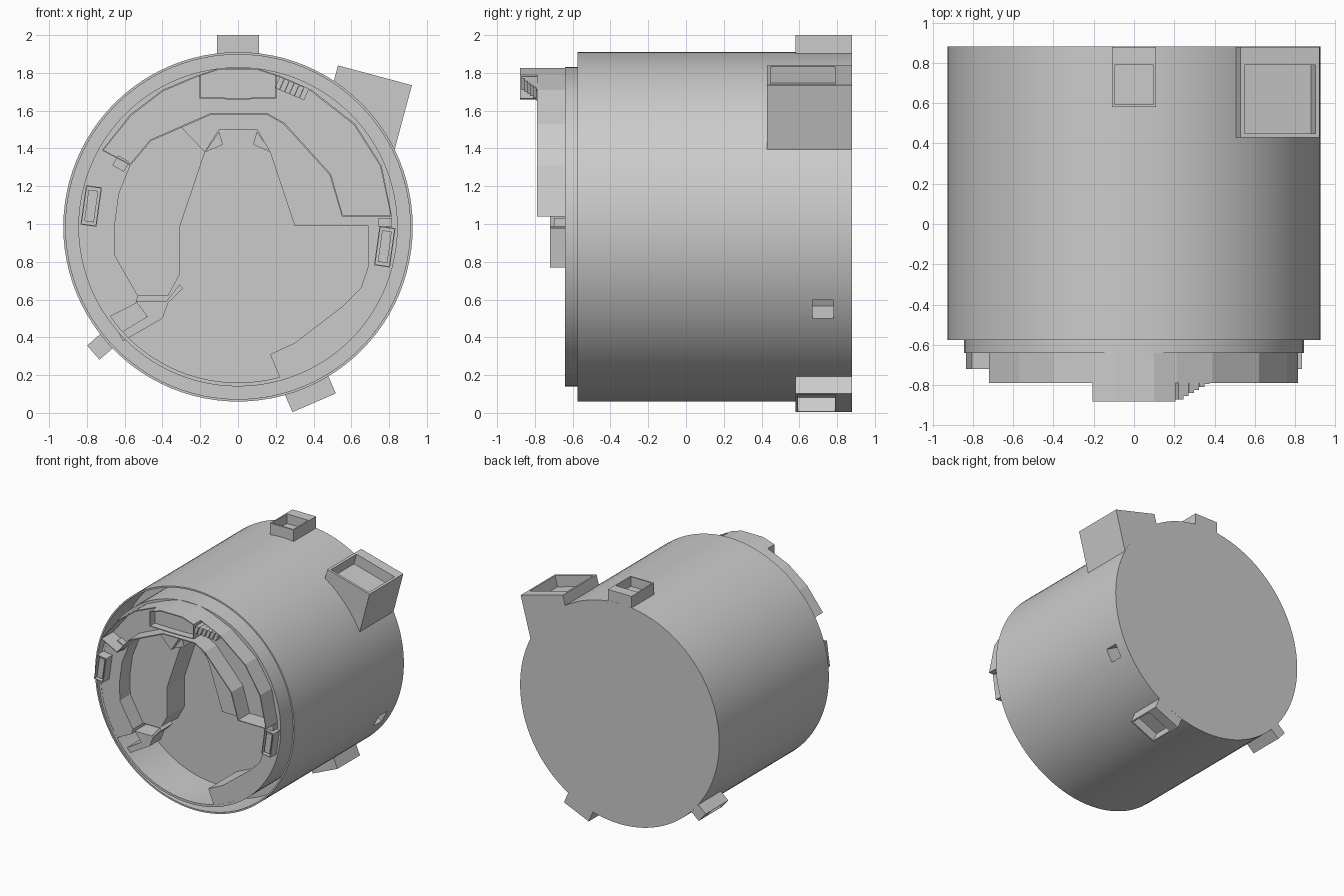
import bpy, bmesh, math
from mathutils import Vector

if "Cube" in bpy.data.objects:
    bpy.data.objects.remove(bpy.data.objects["Cube"])

CZ = 0.985  # height of the drum axis


def make(name, verts, faces, smooth=False):
    me = bpy.data.meshes.new(name)
    me.from_pydata([tuple(v) for v in verts], [], faces)
    bm = bmesh.new()
    bm.from_mesh(me)
    bmesh.ops.recalc_face_normals(bm, faces=bm.faces)
    bm.to_mesh(me)
    bm.free()
    ob = bpy.data.objects.new(name, me)
    bpy.context.collection.objects.link(ob)
    bpy.ops.object.select_all(action='DESELECT')
    ob.select_set(True)
    bpy.context.view_layer.objects.active = ob
    if smooth:
        bpy.ops.object.shade_smooth_by_angle(angle=math.radians(30))
    return ob


def lathe(name, profile, closed, n=96):
    """Spin (radius, y) points about the drum axis."""
    m = len(profile)
    verts = [(r * math.cos(2 * math.pi * i / n), y, CZ + r * math.sin(2 * math.pi * i / n))
             for i in range(n) for r, y in profile]
    faces = [(i * m + j, i * m + (j + 1) % m, (i + 1) % n * m + (j + 1) % m, (i + 1) % n * m + j)
             for i in range(n) for j in range(m if closed else m - 1)]
    if not closed:
        faces += [[i * m for i in range(n)], [i * m + m - 1 for i in range(n)]]
    return make(name, verts, faces, True)


def plate(name, pts, y0, y1):
    """Extrude an (x, z) outline along y."""
    n = len(pts)
    verts = [(x, y, z) for y in (y0, y1) for x, z in pts]
    faces = [list(range(n)), list(range(n, 2 * n))]
    faces += [(i, (i + 1) % n, n + (i + 1) % n, n + i) for i in range(n)]
    return make(name, verts, faces)


def fence(name, pts, y0, y1):
    """Thin wall following a closed (x, z) outline, open at the front."""
    n = len(pts)
    verts = [(x, y, z) for y in (y0, y1) for x, z in pts]
    ob = make(name, verts, [(i, (i + 1) % n, n + (i + 1) % n, n + i) for i in range(n)])
    mod = ob.modifiers.new("thickness", 'SOLIDIFY')
    mod.thickness = 0.008
    bpy.ops.object.modifier_apply(modifier=mod.name)
    return ob


def arc(r, a0, a1, n):
    return [(r * math.cos(math.radians(a0 + (a1 - a0) * i / n)),
             CZ + r * math.sin(math.radians(a0 + (a1 - a0) * i / n))) for i in range(n + 1)]


def rect(cx, cz, w, h, deg):
    c, s = math.cos(math.radians(deg)), math.sin(math.radians(deg))
    return [(cx + u * c - v * s, cz + u * s + v * c) for u, v in
            ((-w / 2, -h / 2), (w / 2, -h / 2), (w / 2, h / 2), (-w / 2, h / 2))]


def pocket_block(name, x, z, deg, w, h, y0, y1, wall, depth):
    """Block whose outer face is centred on (x, z), with an open pocket in that face."""
    out = Vector((math.cos(math.radians(deg)), 0, math.sin(math.radians(deg))))
    tan = Vector((-out.z, 0, out.x))

    def ring(half, ya, yb, d):
        base = Vector((x, 0, z)) - out * d
        return [base + tan * u + Vector((0, y, 0)) for u, y in
                ((-half, ya), (half, ya), (half, yb), (-half, yb))]
    py = (y0 + wall, y1 - 0.09)
    verts = ring(w / 2, y0, y1, h) + ring(w / 2, y0, y1, 0) \
        + ring(w / 2 - wall, *py, 0) + ring(w / 2 - wall, *py, depth)
    faces = [(0, 1, 2, 3), (12, 13, 14, 15)]
    faces += [(k + i, k + (i + 1) % 4, k + 4 + (i + 1) % 4, k + 4 + i)
              for k in (0, 4, 8) for i in range(4)]
    return make(name, verts, faces)


# Main drum with a thin open lip at the front
drum = lathe("drum", [(0.02, 0.88), (0.925, 0.88), (0.925, -0.575), (0.912, -0.575),
                      (0.912, -0.27), (0.02, -0.27)], False)

# Square recess in the right flank
cutter = plate("recess_cutter", rect(0.82, 0.545, 0.3, 0.11, -28), 0.67, 0.78)
mod = drum.modifiers.new("recess", 'BOOLEAN')
mod.object, mod.operation, mod.solver = cutter, 'DIFFERENCE', 'EXACT'
bpy.context.view_layer.objects.active = drum
bpy.ops.object.modifier_apply(modifier=mod.name)
bpy.data.objects.remove(cutter)

# Inner ring standing in the drum
lathe("inner_ring", [(0.845, -0.64), (0.845, -0.265), (0.825, -0.265), (0.825, -0.64)], True)

# C-shaped front plate surrounding the deep opening
left_edge = [(-0.3, 1.51), (-0.46, 1.44), (-0.57, 1.31), (-0.63, 1.16), (-0.655, 0.98),
             (-0.65, 0.83), (-0.53, 0.62)]
plate("front_plate", arc(0.83, -74.5, 215, 60) + [(-0.54, 0.58)] + left_edge[::-1] +
      [(-0.175, 1.38), (-0.1, 1.5), (0.1, 1.5), (0.17, 1.38), (0.3, 0.99), (0.69, 0.99),
       (0.69, 0.78), (0.65, 0.66), (0.56, 0.57), (0.3, 0.37), (0.17, 0.31)], -0.638, -0.268)

# Lower shelf on the left
plate("left_shelf", left_edge + [(-0.37, 0.62), (-0.31, 0.73), (-0.31, 0.98), (-0.175, 1.38)],
      -0.5, -0.269)

# Corner gussets at the top of the opening
for s in (-1, 1):
    plate("gusset", [(s * 0.175, 1.38), (s * 0.1, 1.49), (s * 0.08, 1.42)], -0.6, -0.5)

# Raised trench walls around the upper front
fence("trench_wall", [(-0.72, 1.39), (-0.57, 1.58), (-0.4, 1.71), (-0.21, 1.79), (0.21, 1.79),
                      (0.39, 1.71), (0.62, 1.53), (0.76, 1.31), (0.815, 1.04), (0.55, 1.04),
                      (0.485, 1.26), (0.24, 1.53), (0.15, 1.58), (-0.14, 1.58), (-0.3, 1.51),
                      (-0.46, 1.44), (-0.57, 1.31)], -0.79, -0.638)

# Top platform tray with its steps
tray = [(-0.205, 1.665), (-0.05, 1.66), (0.05, 1.66), (0.205, 1.665), (0.205, 1.79),
        (0.1, 1.825), (-0.1, 1.825), (-0.205, 1.79)]
fence("platform_rim", tray, -0.88, -0.79)
plate("platform", tray, -0.82, -0.64)
for i in range(6):
    plate("platform_step", rect(0.22 + i * 0.026, 1.745 - i * 0.011, 0.027, 0.065, -24),
          -0.87 + i * 0.015, -0.79 + i * 0.012)

# Lower-left landing with its steps
plate("landing", [(-0.61, 0.38), (-0.4, 0.5), (-0.37, 0.58), (-0.29, 0.66), (-0.31, 0.68),
                  (-0.38, 0.59), (-0.54, 0.59), (-0.48, 0.51), (-0.63, 0.42)], -0.6, -0.45)
for i in range(4):
    plate("landing_step", rect(-0.455, 0.57 - i * 0.02, 0.06, 0.02, -20),
          -0.58 + i * 0.03, -0.45)

# Side clips and a small stud
for name, x, z, w, h, a in (("left_clip", -0.777, 1.095, 0.085, 0.21, -8),
                            ("right_clip", 0.777, 0.88, 0.085, 0.21, -8)):
    fence(name + "_rim", rect(x, z, w, h, a), -0.72, -0.638)
    plate(name, rect(x, z, w * 0.6, h * 0.8, a), -0.71, -0.638)
plate("right_ledge", rect(0.78, 1.01, 0.07, 0.045, 0), -0.7, -0.638)
plate("stud", rect(-0.62, 1.32, 0.07, 0.06, -30), -0.69, -0.638)

# Pocketed blocks around the rear
for name, deg, w in (("top_bracket", 90, 0.22), ("bottom_bracket", -66.6, 0.25),
                     ("lower_left_bracket", 221, 0.1)):
    a = math.radians(deg)
    pocket_block(name, 1.015 * math.cos(a), CZ + 1.015 * math.sin(a), deg, w, 0.17,
                 0.58, 0.879, 0.012, 0.08)
pocket_block("large_bracket", 0.725, 1.787, 75, 0.405, 0.42, 0.43, 0.879, 0.02, 0.09)
